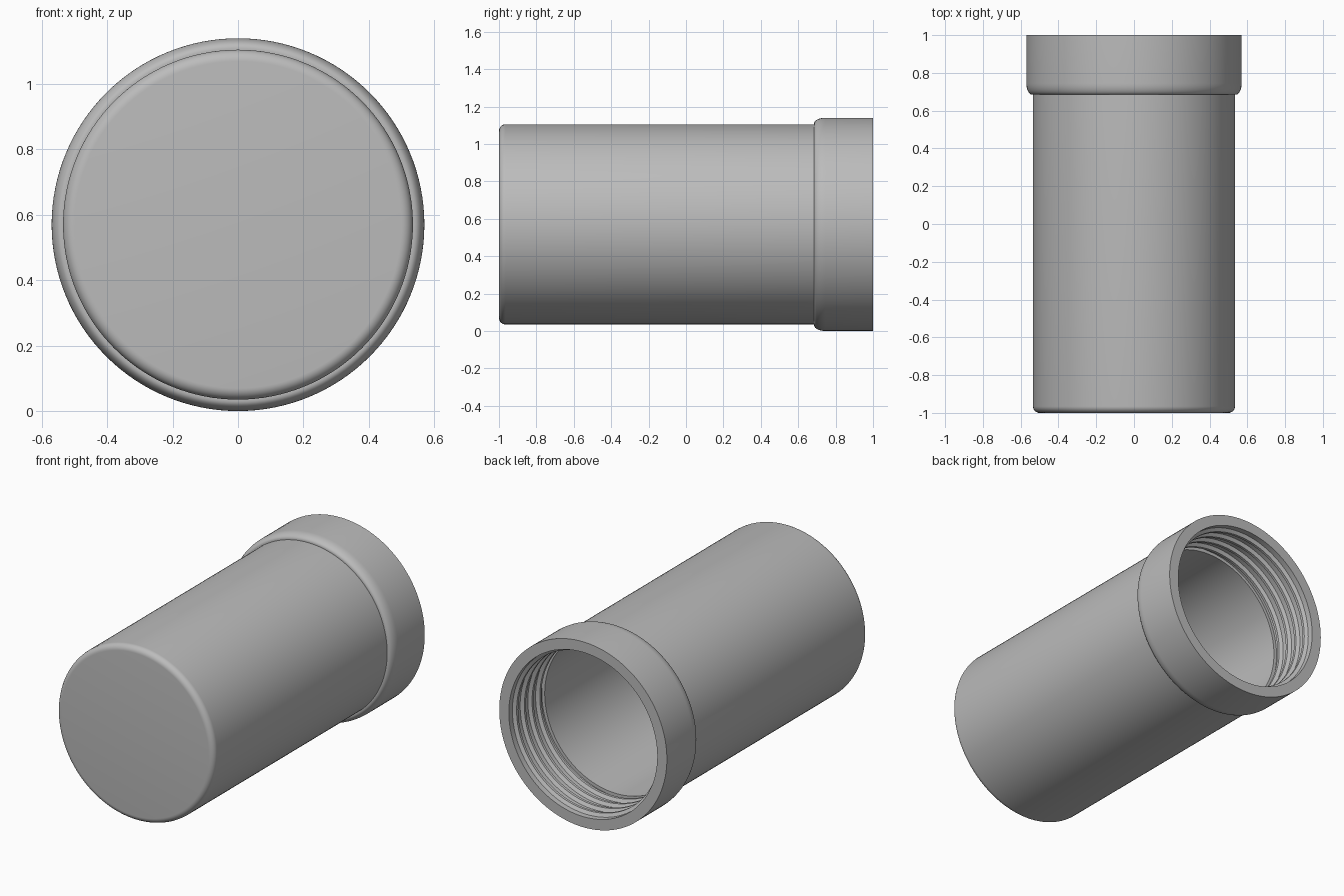
import bpy, bmesh
from math import sin, cos, pi, radians
from mathutils import Vector, Matrix

cube = bpy.data.objects.get("Cube")
if cube:
    bpy.data.objects.remove(cube, do_unlink=True)

AXIS_Z = 0.57
SEGMENTS = 128

grey = bpy.data.materials.new("plain grey")
grey.use_nodes = True
colour = (0.5, 0.5, 0.5, 1)
grey.diffuse_color = colour
grey.node_tree.nodes["Principled BSDF"].inputs["Base Color"].default_value = colour


def fillet(y, r, dy, dr, steps=8):
    """Quarter ellipse from a front face out to a side wall."""
    return [(y + dy * (1 - cos(a)), r - dr * (1 - sin(a)))
            for a in (i * pi / 2 / steps for i in range(steps + 1))]


# Outer wall: closed front, long body, wider rounded collar, open back rim
profile = [(-1, 0)] + fillet(-1, 0.535, 0.035, 0.035)
profile += [(0.685, 0.535)] + fillet(0.685, 0.57, 0.06, 0.03)
profile += [(1, 0.57), (1, 0.505)]

# Screw ridges inside the collar
pitch = 0.075
for i in range(4):
    y = 0.965 - i * pitch
    profile += [(y, 0.505), (y - 0.012, 0.485),
                (y - 0.028, 0.485), (y - 0.04, 0.505)]

# Plain bore and inner floor
profile += [(0.68, 0.505), (0.68, 0.485), (-0.94, 0.485), (-0.94, 0)]

bm = bmesh.new()
verts = [bm.verts.new((r, y, 0)) for y, r in profile]
edges = [bm.edges.new(pair) for pair in zip(verts, verts[1:])]
bmesh.ops.spin(bm, geom=verts + edges, cent=(0, 0, 0), axis=(0, 1, 0),
               angle=2 * pi, steps=SEGMENTS, use_merge=True)
bmesh.ops.remove_doubles(bm, verts=bm.verts, dist=0.0001)
bmesh.ops.recalc_face_normals(bm, faces=bm.faces)
bmesh.ops.translate(bm, verts=bm.verts, vec=(0, 0, AXIS_Z))

mesh = bpy.data.meshes.new("threaded_sleeve")
bm.to_mesh(mesh)
bm.free()
mesh.materials.append(grey)
sleeve = bpy.data.objects.new("threaded_sleeve", mesh)
bpy.context.collection.objects.link(sleeve)

bpy.context.view_layer.objects.active = sleeve
sleeve.select_set(True)
bpy.ops.object.shade_smooth_by_angle(angle=radians(30))
